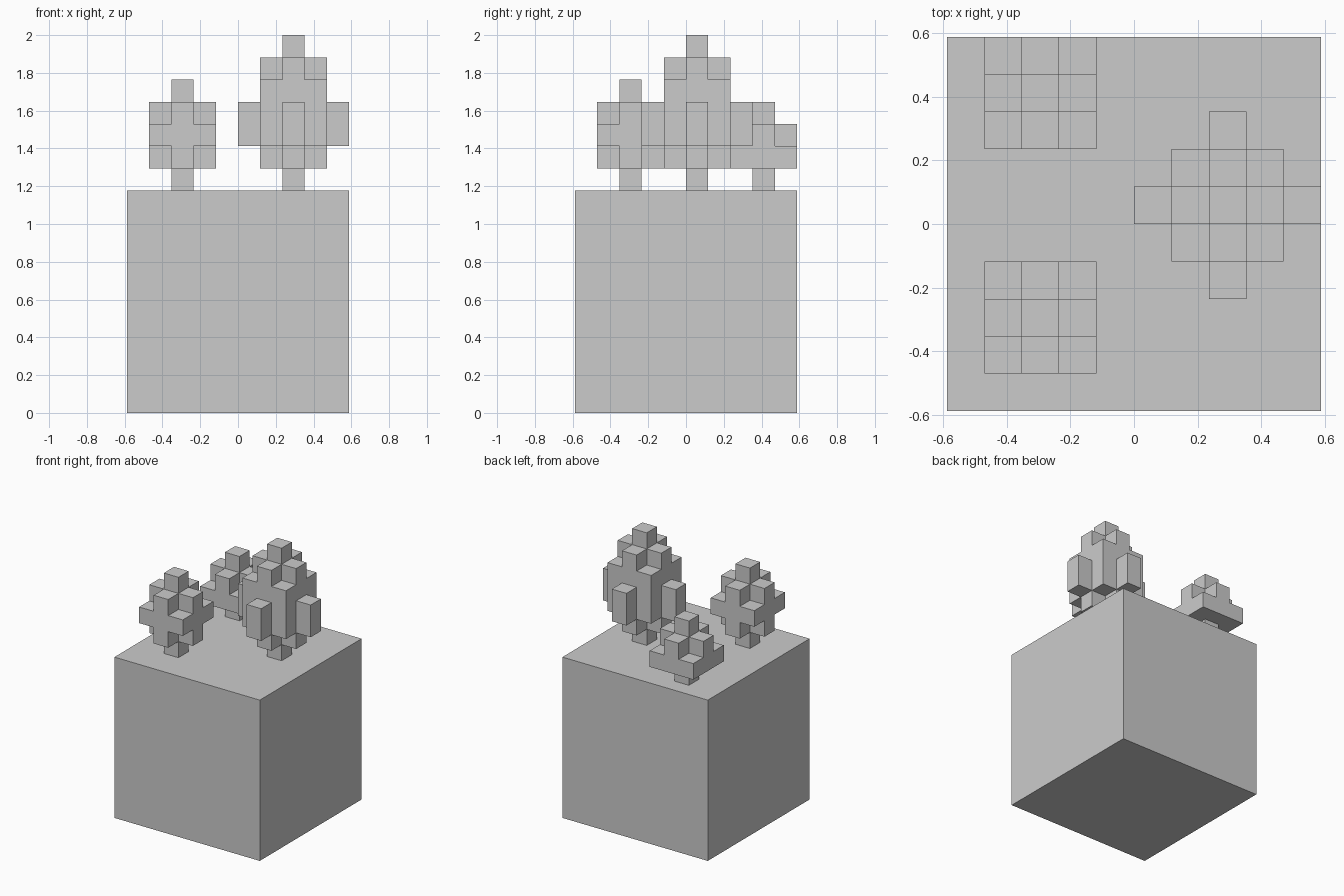
import bpy, bmesh
from mathutils import Vector

if "Cube" in bpy.data.objects:
    bpy.data.objects.remove(bpy.data.objects["Cube"])

U = 2 / 17  # one voxel

# Layer footprints around the trunk cell
DOT = {(0, 0)}
PLUS = DOT | {(1, 0), (-1, 0), (0, 1), (0, -1)}
SQUARE = {(x, y) for x in (-1, 0, 1) for y in (-1, 0, 1)}
STAR = SQUARE | {(2, 0), (-2, 0), (0, 2), (0, -2)}


def voxel_object(name, cells, size=1):
    """Closed mesh showing only the exposed faces of a set of cubic cells."""
    bm = bmesh.new()
    for cell in cells:
        for axis in range(3):
            for sign in (-1, 1):
                near = list(cell)
                near[axis] += sign
                if tuple(near) in cells:
                    continue
                n, a = Vector((0, 0, 0)), Vector((0, 0, 0))
                n[axis] = sign
                a[(axis + 1) % 3] = 1
                b = n.cross(a)
                c = Vector(cell) + Vector((0.5, 0.5, 0.5)) + n / 2
                corners = [(-a - b) / 2, (a - b) / 2, (a + b) / 2, (b - a) / 2]
                bm.faces.new([bm.verts.new((c + k) * U * size) for k in corners])
    bmesh.ops.remove_doubles(bm, verts=bm.verts, dist=1e-4)
    mesh = bpy.data.meshes.new(name)
    bm.to_mesh(mesh)
    bm.free()
    obj = bpy.data.objects.new(name, mesh)
    bpy.context.collection.objects.link(obj)
    return obj


def tree(name, x, y, layers):
    """Stack the layers upward from the top of the ground block."""
    voxel_object(name, {(x + dx, y + dy, 10 + i)
                        for i, layer in enumerate(layers) for dx, dy in layer})


# Ground block, 10 voxels on each side
ground = voxel_object("ground_block", {(0, 0, 0)}, 10)
ground.location = (-5 * U, -5 * U, 0)

# Three trees, each starting with a one-voxel trunk
tree("large_tree", 2, 0, [DOT, PLUS, STAR, STAR, SQUARE, PLUS, DOT])
tree("medium_tree", -3, -3, [DOT, PLUS, SQUARE, PLUS, DOT])
tree("small_tree", -3, 3, [DOT, SQUARE, PLUS, DOT])
